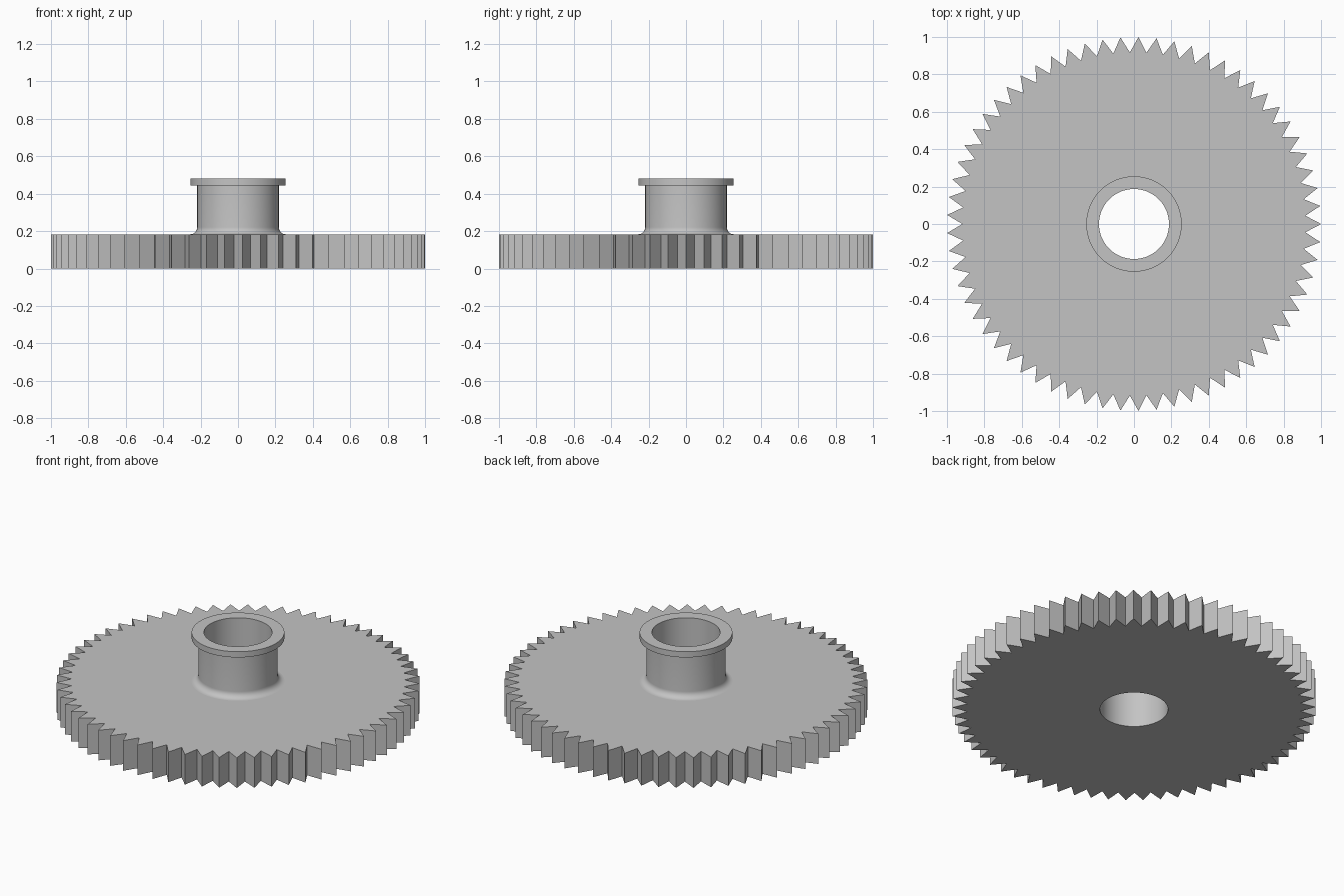
import bpy, bmesh
from math import cos, sin, pi, radians

if "Cube" in bpy.data.objects:
    bpy.data.objects.remove(bpy.data.objects["Cube"], do_unlink=True)

TEETH = 65
SEGMENTS = TEETH * 2
TIP, ROOT, BORE = 1.0, 0.917, 0.187
DISC_TOP = 0.183

grey = bpy.data.materials.new("plain grey")
grey.use_nodes = True
colour = (0.55, 0.55, 0.55, 1)
grey.diffuse_color = colour
grey.node_tree.nodes["Principled BSDF"].inputs["Base Color"].default_value = colour


def lathe(name, profile):
    """Turn a closed (radius, height) outline; points at the tip radius zigzag into teeth."""
    bm = bmesh.new()
    rings = []
    for i in range(SEGMENTS):
        a = 2 * pi * i / SEGMENTS
        ring = []
        for r, z in profile:
            if r == TIP and i % 2:
                r = ROOT
            ring.append(bm.verts.new((r * cos(a), r * sin(a), z)))
        rings.append(ring)
    n = len(profile)
    for i in range(SEGMENTS):
        a, b = rings[i], rings[(i + 1) % SEGMENTS]
        for j in range(n):
            k = (j + 1) % n
            bm.faces.new((a[j], b[j], b[k], a[k]))
    bmesh.ops.recalc_face_normals(bm, faces=bm.faces)
    mesh = bpy.data.meshes.new(name)
    bm.to_mesh(mesh)
    bm.free()
    mesh.materials.append(grey)
    obj = bpy.data.objects.new(name, mesh)
    bpy.context.collection.objects.link(obj)
    bpy.ops.object.select_all(action='DESELECT')
    obj.select_set(True)
    bpy.context.view_layer.objects.active = obj
    bpy.ops.object.shade_smooth_by_angle(angle=radians(30))
    return obj


# Toothed disc with a straight bore
lathe("toothed_disc", [(BORE, 0), (TIP, 0), (TIP, DISC_TOP), (BORE, DISC_TOP)])

# Hub sleeve: rounded foot, straight shaft, flanged rim
SHAFT, FLANGE, FILLET = 0.218, 0.255, 0.038
foot = [(SHAFT + FILLET * (1 - sin(t)), DISC_TOP + FILLET * (1 - cos(t)))
        for t in (pi / 2 * s / 8 for s in range(9))]
rim = [(SHAFT, 0.445), (FLANGE, 0.445), (FLANGE, 0.48), (BORE, 0.48)]
lathe("hub_sleeve", [(BORE, DISC_TOP)] + foot + rim)
